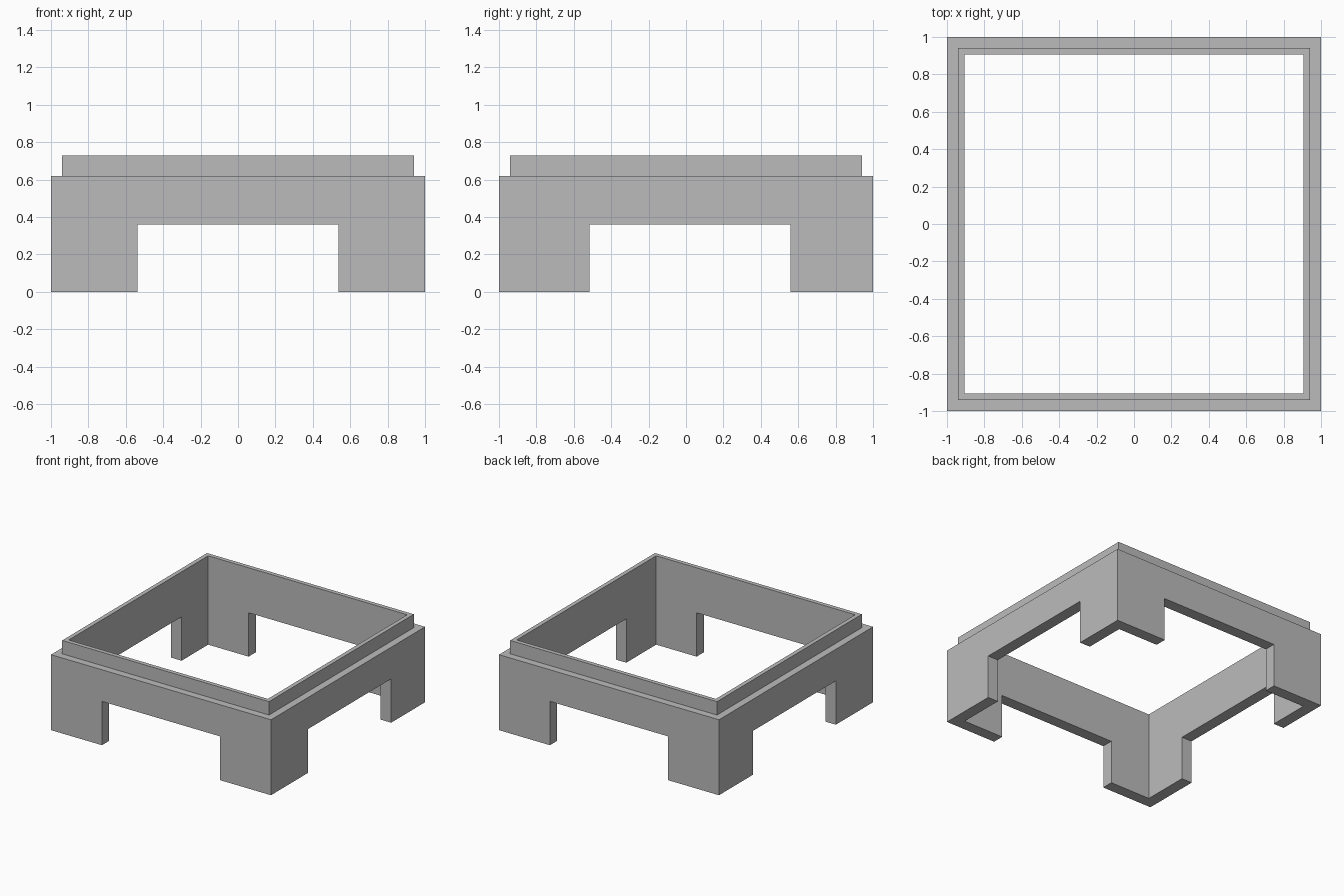
import bpy
import bmesh

cube = bpy.data.objects.get("Cube")
if cube:
    bpy.data.objects.remove(cube, do_unlink=True)

grey = bpy.data.materials.new("plain grey")
grey.use_nodes = True
colour = (0.5, 0.5, 0.5, 1)
grey.diffuse_color = colour
grey.node_tree.nodes["Principled BSDF"].inputs["Base Color"].default_value = colour

OUTER, LIP, INNER = 1.0, 0.94, 0.905
SHOULDER, TOP, ARCH = 0.62, 0.73, 0.36


def box(name, low, high):
    """Axis-aligned box between two corners."""
    bm = bmesh.new()
    bmesh.ops.create_cube(bm, size=1)
    for v in bm.verts:
        v.co = [lo + (c + 0.5) * (hi - lo) for c, lo, hi in zip(v.co, low, high)]
    mesh = bpy.data.meshes.new(name)
    bm.to_mesh(mesh)
    bm.free()
    obj = bpy.data.objects.new(name, mesh)
    bpy.context.collection.objects.link(obj)
    return obj


def cut(target, cutter):
    cutter.hide_render = True
    cutter.hide_set(True)
    cutter.display_type = 'WIRE'
    mod = target.modifiers.new(cutter.name, 'BOOLEAN')
    mod.operation = 'DIFFERENCE'
    mod.solver = 'EXACT'
    mod.object = cutter


# Stepped square frame, swept from one wall section around four corners
section = [(OUTER, 0), (OUTER, SHOULDER), (LIP, SHOULDER),
           (LIP, TOP), (INNER, TOP), (INNER, 0)]
bm = bmesh.new()
rings = [[bm.verts.new((sx * r, sy * r, z)) for r, z in section]
         for sx, sy in ((-1, -1), (1, -1), (1, 1), (-1, 1))]
for i, ring in enumerate(rings):
    following = rings[(i + 1) % 4]
    for j in range(len(section)):
        k = (j + 1) % len(section)
        bm.faces.new((ring[j], following[j], following[k], ring[k]))
bmesh.ops.recalc_face_normals(bm, faces=bm.faces)
mesh = bpy.data.meshes.new("frame")
bm.to_mesh(mesh)
bm.free()
mesh.materials.append(grey)
frame = bpy.data.objects.new("frame", mesh)
bpy.context.collection.objects.link(frame)

# Openings through opposite walls leave four corner legs
cut(frame, box("front_back_opening", (-0.537, -1.2, -0.2), (0.537, 1.2, ARCH)))
cut(frame, box("side_opening", (-1.2, -0.517, -0.2), (1.2, 0.56, ARCH)))
